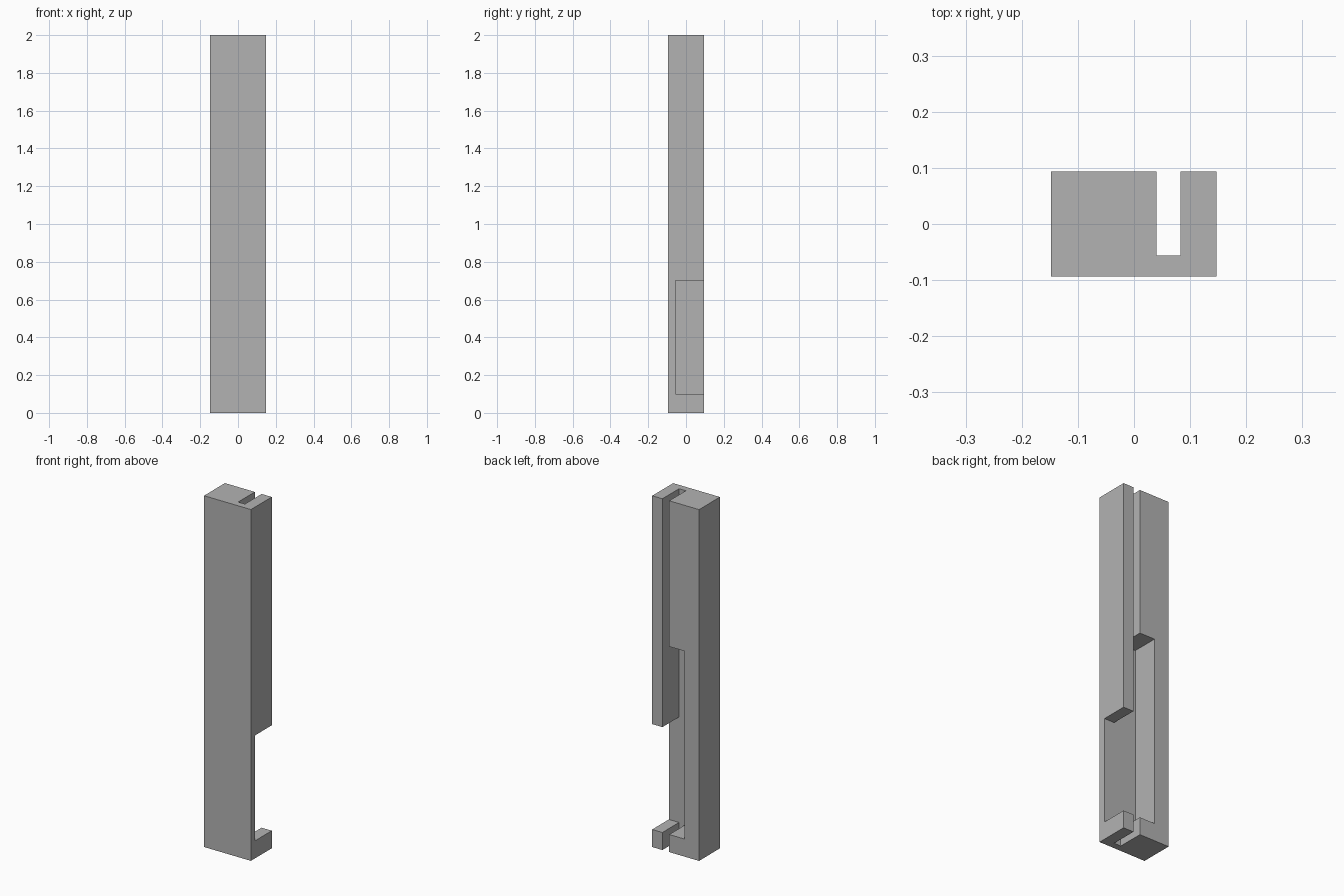
import bpy
import bmesh
from mathutils import Vector

if "Cube" in bpy.data.objects:
    bpy.data.objects.remove(bpy.data.objects["Cube"], do_unlink=True)

# Main dimensions
LEFT, RIGHT = -0.148, 0.147
FRONT, BACK = -0.094, 0.094
HEIGHT = 2.0
FLOOR = -0.056                 # depth shared by the slot and both pockets
SLOT_A, SLOT_B = 0.04, 0.083   # slot walls
OVER = 0.1                     # how far cutters overshoot the block

grey = bpy.data.materials.new("plain grey")
grey.use_nodes = True
colour = (0.45, 0.45, 0.45, 1.0)
grey.diffuse_color = colour
grey.node_tree.nodes["Principled BSDF"].inputs["Base Color"].default_value = colour


def box(name, low, high):
    """Axis-aligned box between two corners."""
    low, high = Vector(low), Vector(high)
    bm = bmesh.new()
    bmesh.ops.create_cube(bm, size=1)
    for v in bm.verts:
        v.co = (low + high) / 2 + v.co * (high - low)
    mesh = bpy.data.meshes.new(name)
    bm.to_mesh(mesh)
    bm.free()
    mesh.materials.append(grey)
    obj = bpy.data.objects.new(name, mesh)
    bpy.context.collection.objects.link(obj)
    return obj


# Solid post
post = box("slotted_post", (LEFT, FRONT, 0), (RIGHT, BACK, HEIGHT))

# Full-length slot, pocket beside it, and gap in the thin side wall
cutters = [
    box("slot_cutter", (SLOT_A, FLOOR, -OVER), (SLOT_B, BACK + OVER, HEIGHT + OVER)),
    box("pocket_cutter", (-0.056, FLOOR, 0.1), (SLOT_B, BACK + OVER, 1.17)),
    box("wall_gap_cutter", (SLOT_A, FLOOR, 0.1), (RIGHT + OVER, BACK + OVER, 0.7)),
]

bpy.context.view_layer.objects.active = post
for cutter in cutters:
    cutter.hide_render = True
    cut = post.modifiers.new(cutter.name, "BOOLEAN")
    cut.operation = "DIFFERENCE"
    cut.solver = "EXACT"
    cut.object = cutter
    bpy.ops.object.modifier_apply(modifier=cut.name)
    bpy.data.objects.remove(cutter, do_unlink=True)
